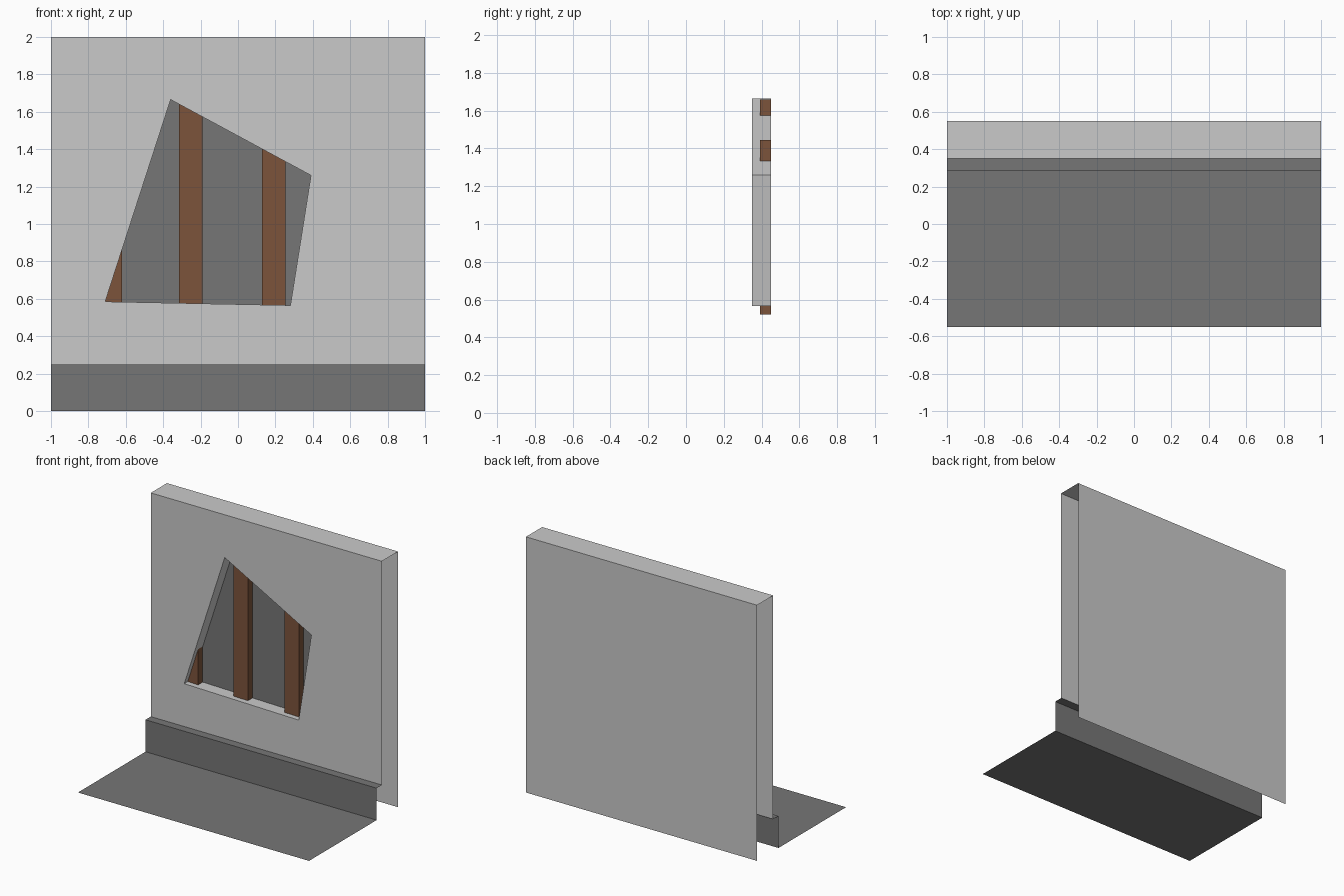
import bpy

if "Cube" in bpy.data.objects:
    bpy.data.objects.remove(bpy.data.objects["Cube"])


def material(name, rgb):
    m = bpy.data.materials.new(name)
    m.diffuse_color = (*rgb, 1)
    m.use_nodes = True
    m.node_tree.nodes["Principled BSDF"].inputs["Base Color"].default_value = m.diffuse_color
    return m


plaster = material("light_grey_plaster", (0.59, 0.59, 0.59))
dark = material("dark_grey", (0.183, 0.183, 0.183))
wood = material("brown_wood", (0.2, 0.087, 0.044))


def mesh_object(name, verts, faces, mat):
    me = bpy.data.meshes.new(name)
    me.from_pydata(verts, [], faces)
    me.materials.append(mat)
    ob = bpy.data.objects.new(name, me)
    bpy.context.collection.objects.link(ob)
    return ob


def sheet(name, profile, mat):
    """Open (y, z) profile swept across the full width, without end caps."""
    verts = [(x, y, z) for y, z in profile for x in (-1, 1)]
    faces = [(2 * i, 2 * i + 1, 2 * i + 3, 2 * i + 2) for i in range(len(profile) - 1)]
    return mesh_object(name, verts, faces, mat)


def box(name, x0, x1, y0, y1, z0, z1, mat):
    verts = [(x, y, z) for x in (x0, x1) for y in (y0, y1) for z in (z0, z1)]
    faces = [(0, 1, 3, 2), (4, 6, 7, 5), (0, 4, 5, 1),
             (2, 3, 7, 6), (0, 2, 6, 4), (1, 5, 7, 3)]
    return mesh_object(name, verts, faces, mat)


FRONT, RECESS, BACK = 0.35, 0.45, 0.55

# Broken opening and front wall outline, both counter-clockwise from lower left
hole = [(-0.71, 0.585), (0.28, 0.565), (0.39, 1.26), (-0.36, 1.665)]
outline = [(-1, 0.25), (1, 0.25), (1, 2), (-1, 2)]

# Front wall around the opening, plus the reveal going into the wall
verts = [(x, FRONT, z) for x, z in outline + hole] + [(x, RECESS, z) for x, z in hole]
faces = []
for i in range(4):
    j = (i + 1) % 4
    faces.append((i, j, 4 + j, 4 + i))
    faces.append((4 + i, 4 + j, 8 + j, 8 + i))
mesh_object("front_wall", verts, faces, plaster)

# Dark panel at the bottom of the opening
mesh_object("opening_back", [(x, RECESS, z) for x, z in hole], [(0, 1, 2, 3)], dark)

# Wall top and back
sheet("wall_top_and_back", [(FRONT, 2), (BACK, 2), (BACK, 0)], plaster)

# Floor and baseboard
sheet("floor", [(-0.55, 0), (0.285, 0)], dark)
sheet("baseboard", [(0.285, 0), (0.285, 0.25), (0.355, 0.25)], dark)

# Wooden studs showing in the opening
for i, (x, top) in enumerate([(-0.745, 0.9), (-0.315, 1.66), (0.128, 1.445)]):
    box(f"stud_{i + 1}", x, x + 0.125, 0.393, 0.449, 0.52, top, wood)
